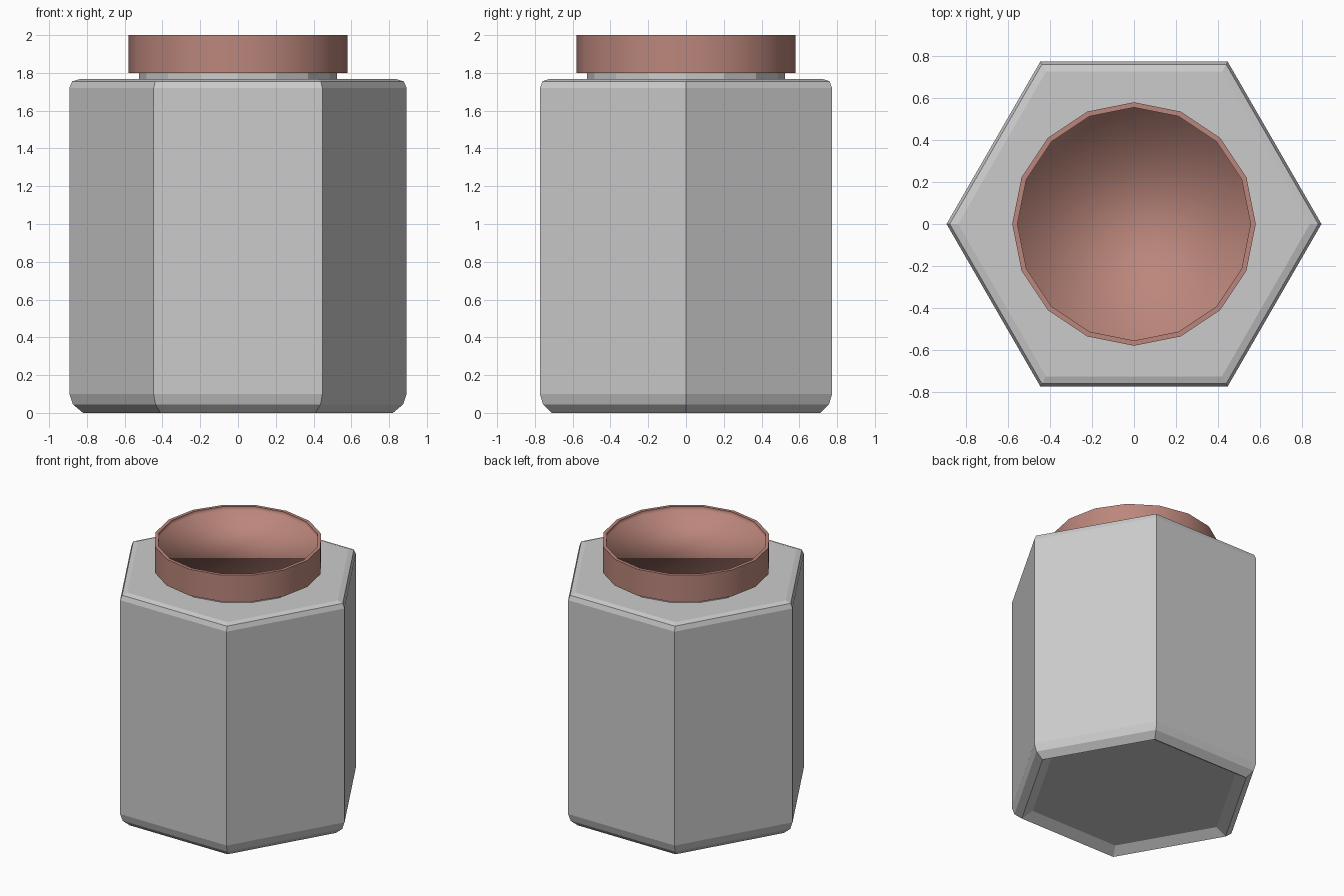
import bpy, bmesh, math

if "Cube" in bpy.data.objects:
    bpy.data.objects.remove(bpy.data.objects["Cube"])

PINK = bpy.data.materials.new("pink_cap")
PINK.diffuse_color = (0.5, 0.24, 0.2, 1)
PINK.use_nodes = True
PINK.node_tree.nodes["Principled BSDF"].inputs["Base Color"].default_value = PINK.diffuse_color


def revolve(name, sides, profile, smooth=False, soft_ring=None):
    """Stack polygon rings given as (radius, z), closing both ends."""
    bm = bmesh.new()
    rings = [[bm.verts.new((r * math.cos(2 * math.pi * i / sides),
                            r * math.sin(2 * math.pi * i / sides), z))
              for i in range(sides)] for r, z in profile]
    bm.faces.new(rings[0][::-1])
    bm.faces.new(rings[-1])
    for a, b in zip(rings, rings[1:]):
        for i in range(sides):
            j = (i + 1) % sides
            bm.faces.new((a[i], a[j], b[j], b[i]))
    bm.normal_update()
    for f in bm.faces:
        f.smooth = smooth
    # keep corners crisp, except the ring that blends softly
    soft = set(rings[soft_ring]) if soft_ring is not None else set()
    for e in bm.edges:
        if e.calc_face_angle() > math.radians(40) and not set(e.verts) <= soft:
            e.smooth = False
    mesh = bpy.data.meshes.new(name)
    bm.to_mesh(mesh)
    bm.free()
    obj = bpy.data.objects.new(name, mesh)
    bpy.context.collection.objects.link(obj)
    return obj


# Hexagonal jar with recessed underside, rounded-off base and shoulder
revolve("jar_body", 6, [(0.74, 0.045), (0.82, 0), (0.874, 0.045), (0.893, 0.10),
                        (0.893, 1.72), (0.878, 1.755), (0.838, 1.767)])

# Short neck under the cap
revolve("jar_neck", 16, [(0.525, 1.76), (0.525, 1.81)])

# Cap with thin rim and shallow, softly shaded recess
cap = revolve("cap", 16, [(0.58, 1.80), (0.58, 2.0), (0.555, 2.0), (0.555, 1.97)],
              smooth=True, soft_ring=3)
cap.data.materials.append(PINK)
